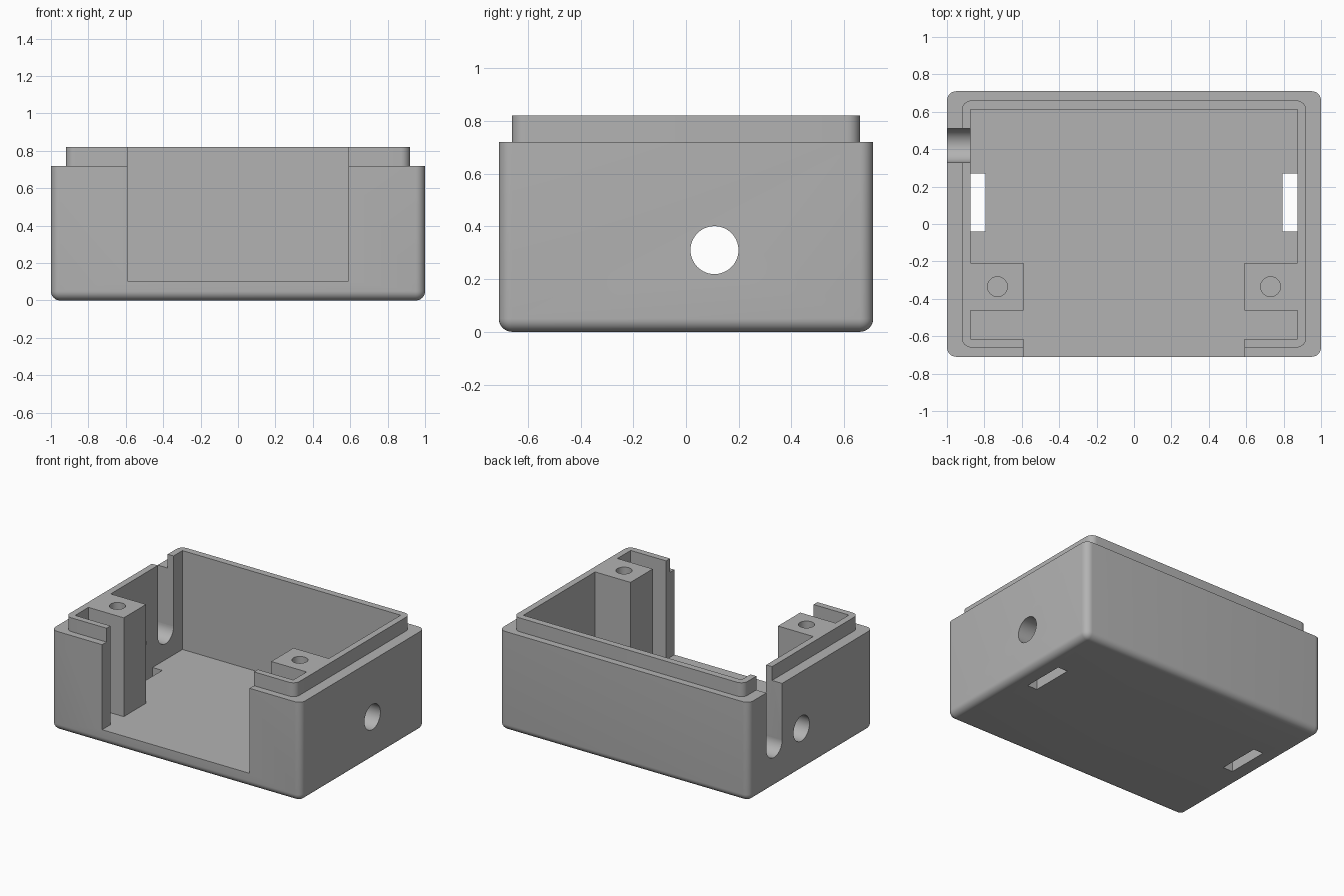
import bpy
import bmesh
import math
from mathutils import Matrix, Vector

TOP, RIM, FLOOR = 0.82, 0.72, 0.105

default_cube = bpy.data.objects.get("Cube")
if default_cube:
    bpy.data.objects.remove(default_cube, do_unlink=True)

grey = bpy.data.materials.new("plain grey")
grey.use_nodes = True
colour = (0.45, 0.45, 0.45, 1)
grey.diffuse_color = colour
grey.node_tree.nodes["Principled BSDF"].inputs["Base Color"].default_value = colour


def finish(name, bm):
    mesh = bpy.data.meshes.new(name)
    bm.to_mesh(mesh)
    bm.free()
    mesh.materials.append(grey)
    obj = bpy.data.objects.new(name, mesh)
    bpy.context.collection.objects.link(obj)
    return obj


def box(name, low, high, radius=0, round_bottom=False):
    """Box between two corners, with optional rounded upright and bottom edges."""
    low, high = Vector(low), Vector(high)
    bm = bmesh.new()
    bmesh.ops.create_cube(bm, size=1)
    bmesh.ops.scale(bm, vec=high - low, verts=bm.verts)
    bmesh.ops.translate(bm, vec=(low + high) / 2, verts=bm.verts)
    if radius:
        edges = []
        for e in bm.edges:
            a, b = e.verts
            upright = abs(a.co.z - b.co.z) > 0.01
            bottom = max(a.co.z, b.co.z) < low.z + 0.01
            if upright or (round_bottom and bottom):
                edges.append(e)
        bmesh.ops.bevel(bm, geom=edges, offset=radius, offset_type='OFFSET',
                        segments=8, profile=0.5, affect='EDGES')
    return finish(name, bm)


def cylinder(name, centre, radius, length, axis='Z'):
    bm = bmesh.new()
    turn = Matrix.Rotation(math.pi / 2, 4, 'Y') if axis == 'X' else Matrix()
    bmesh.ops.create_cone(bm, cap_ends=True, segments=48, radius1=radius,
                          radius2=radius, depth=length,
                          matrix=Matrix.Translation(centre) @ turn)
    return finish(name, bm)


def combine(target, tool, operation):
    """Apply a boolean and remove the tool."""
    mod = target.modifiers.new("boolean", 'BOOLEAN')
    mod.operation = operation
    mod.solver = 'EXACT'
    mod.object = tool
    bpy.context.view_layer.objects.active = target
    bpy.ops.object.modifier_apply(modifier=mod.name)
    bpy.data.objects.remove(tool, do_unlink=True)


def cut(tool):
    combine(case, tool, 'DIFFERENCE')


def add(tool):
    combine(case, tool, 'UNION')


# Outer shell and the stepped lip for the lid
case = box("enclosure_base", (-1, -0.71, 0), (1, 0.71, RIM), 0.05, True)
add(box("lip", (-0.92, -0.66, 0.3), (0.92, 0.66, TOP), 0.05))

# Cavity and wide front opening
cut(box("cavity", (-0.873, -0.615, FLOOR), (0.873, 0.612, 1)))
cut(box("front_opening", (-0.59, -1, FLOOR), (0.59, -0.5, 1)))

# Screw posts, screw holes and floor slots on both sides
for side in (-1, 1):
    x1, x2 = sorted((side * 0.59, side * 0.9))
    add(box("screw_post", (x1, -0.463, 0.06), (x2, -0.208, TOP)))
    cut(cylinder("screw_hole", (side * 0.73, -0.335, TOP), 0.053, 0.8))
    x1, x2 = sorted((side * 0.795, side * 0.873))
    cut(box("floor_slot", (x1, -0.04, -0.1), (x2, 0.27, 0.2)))

# Round holes through both side walls
for side in (-1, 1):
    cut(cylinder("side_hole", (side * 0.93, 0.108, 0.31), 0.091, 0.3, 'X'))

# Round-bottomed cable notch in the right wall
cut(cylinder("notch_round", (-0.95, 0.42, 0.31), 0.09, 0.3, 'X'))
cut(box("notch_slot", (-1.1, 0.33, 0.31), (-0.8, 0.51, 1)))

# Smooth fillets, crisp edges
bpy.ops.object.select_all(action='DESELECT')
case.select_set(True)
bpy.context.view_layer.objects.active = case
bpy.ops.object.shade_smooth_by_angle(angle=math.radians(30))
